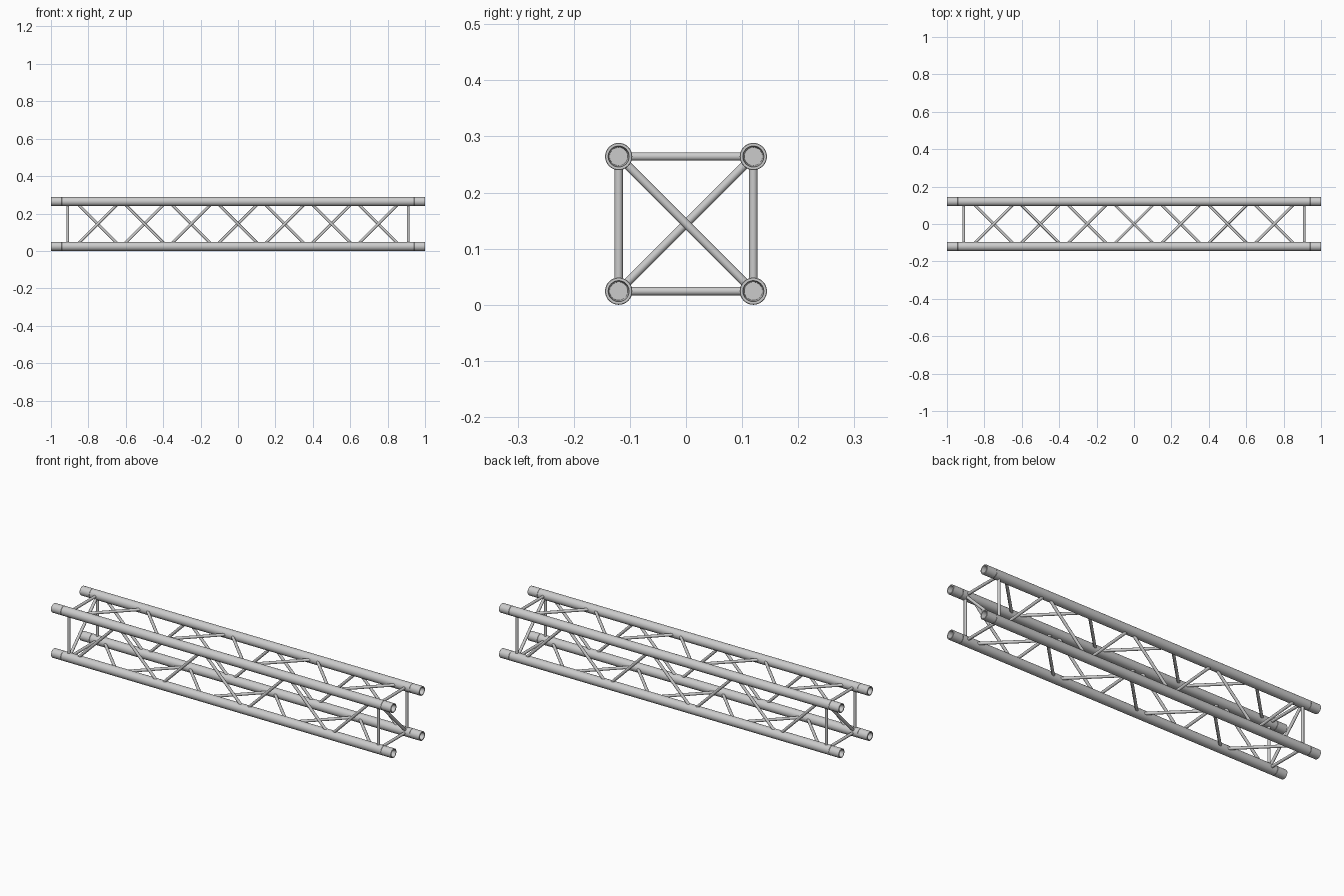
import bpy, bmesh, math
from mathutils import Vector, Matrix

if "Cube" in bpy.data.objects:
    bpy.data.objects.remove(bpy.data.objects["Cube"])

R = 0.0243          # chord radius
H = 0.12            # half spacing of the chords
ZC = R + H          # height of the truss axis
BR = 0.0075         # brace radius
E = H - 0.018       # braces stop just inside the chord walls
PITCH, BAYS, XF = 0.25, 7, 0.91


def finish(bm, name):
    bmesh.ops.recalc_face_normals(bm, faces=bm.faces)
    me = bpy.data.meshes.new(name)
    bm.to_mesh(me)
    bm.free()
    for p in me.polygons:
        p.use_smooth = True
    me.set_sharp_from_angle(angle=math.radians(30))
    ob = bpy.data.objects.new(name, me)
    bpy.context.collection.objects.link(ob)
    return ob


def rod(bm, a, b):
    a, b = Vector(a), Vector(b)
    d = b - a
    m = Matrix.Translation((a + b) / 2) @ d.to_track_quat('Z', 'Y').to_matrix().to_4x4()
    bmesh.ops.create_cone(bm, cap_ends=True, segments=20, radius1=BR, radius2=BR,
                          depth=d.length, matrix=m)


def chord(name, y, z):
    # lathe profile: recessed socket, rim, end sleeve seam, main tube
    half = [(0.94, 0), (0.94, 0.0162), (0.998, 0.0182), (1, 0.0188), (1, R - 0.001),
            (0.999, R), (0.943, R), (0.942, R - 0.0008), (0.941, R)]
    prof = half + [(-x, r) for x, r in reversed(half)]
    bm = bmesh.new()
    vs = [bm.verts.new((x, 0, r)) for x, r in prof]
    es = [bm.edges.new(p) for p in zip(vs, vs[1:])]
    bmesh.ops.spin(bm, geom=vs + es, cent=(0, 0, 0), axis=(1, 0, 0),
                   angle=math.tau, steps=32, use_duplicate=False)
    bmesh.ops.remove_doubles(bm, verts=bm.verts, dist=1e-5)
    finish(bm, name).location = (0, y, z)


# Four main tubes
for sy, ny in ((-1, "front"), (1, "back")):
    for sz, nz in ((-1, "bottom"), (1, "top")):
        chord(f"{ny}_{nz}_tube", sy * H, ZC + sz * H)

# Zigzag lacing on the four long faces; opposite faces run opposite ways
faces = {
    "front_lacing": (lambda x, t: (x, -H, ZC + t), 1),
    "back_lacing": (lambda x, t: (x, H, ZC + t), -1),
    "top_lacing": (lambda x, t: (x, t, ZC + H), 1),
    "bottom_lacing": (lambda x, t: (x, t, ZC - H), -1),
}
for name, (place, s) in faces.items():
    bm = bmesh.new()
    for i in range(BAYS):
        c = (i - (BAYS - 1) / 2) * PITCH
        t = E * s * (-1) ** i
        rod(bm, place(c - E, -t), place(c + E, t))
    finish(bm, name)

# Square end frames, each with one diagonal
for sx, name in ((-1, "left_end_frame"), (1, "right_end_frame")):
    bm = bmesh.new()
    x = sx * XF
    for place, _ in faces.values():
        rod(bm, place(x, -E), place(x, E))
    D = H - 0.013
    rod(bm, (x, -D, ZC + sx * D), (x, D, ZC - sx * D))
    finish(bm, name)
